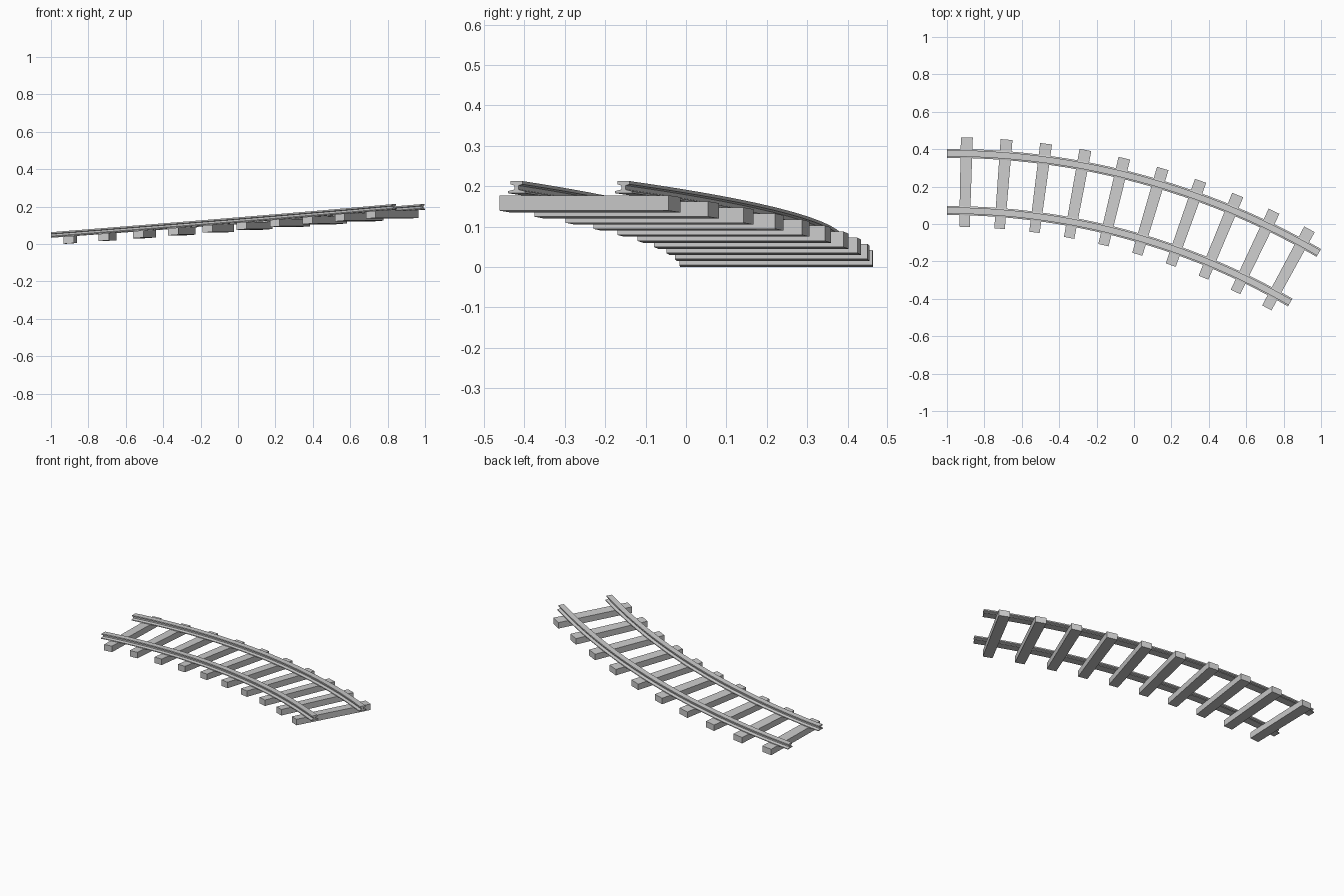
import bpy, bmesh, math

if "Cube" in bpy.data.objects:
    bpy.data.objects.remove(bpy.data.objects["Cube"])

RADIUS = 3.823            # centre line of the curve
CENTRE_Y = -3.598
SWEEP = math.radians(30)
RISE = 0.15               # climb over the whole section
LENGTH = RADIUS * SWEEP
GAUGE = 0.153             # centre line to rail centre
TIES = 10
TIE_W, TIE_H, TIE_HALF = 0.06, 0.038, 0.239
BED = 0.0328              # underside of rails at the low end

steel = bpy.data.materials.new("light_grey")
steel.diffuse_color = (0.6, 0.6, 0.6, 1)
steel.use_nodes = True
steel.node_tree.nodes["Principled BSDF"].inputs["Base Color"].default_value = steel.diffuse_color


def on_track(s, off, z):
    """Distance along the track, sideways offset and height -> position."""
    a = s / RADIUS
    r = RADIUS + off
    return (-1 + r * math.sin(a), CENTRE_Y + r * math.cos(a), z + RISE * s / LENGTH)


def sweep(name, profile, stations):
    """Loft a closed (offset, height) profile along the track."""
    bm = bmesh.new()
    rings = [[bm.verts.new(on_track(s, o, z)) for o, z in profile] for s in stations]
    n = len(profile)
    for a, b in zip(rings, rings[1:]):
        for i in range(n):
            j = (i + 1) % n
            bm.faces.new((a[i], a[j], b[j], b[i]))
    bm.faces.new(rings[0][::-1])
    bm.faces.new(rings[-1])
    bmesh.ops.recalc_face_normals(bm, faces=bm.faces)
    mesh = bpy.data.meshes.new(name)
    bm.to_mesh(mesh)
    bm.free()
    mesh.materials.append(steel)
    obj = bpy.data.objects.new(name, mesh)
    bpy.context.collection.objects.link(obj)
    return obj


# Rails: wide foot, thin web, chamfered head
half = [(0.024, 0), (0.024, 0.005), (0.006, 0.009), (0.006, 0.019),
        (0.017, 0.022), (0.017, 0.030)]
section = half + [(-o, z) for o, z in reversed(half)]
steps = 40
for name, side in (("outer_rail", 1), ("inner_rail", -1)):
    rail = sweep(name, [(side * GAUGE + o, BED + z) for o, z in section],
                 [LENGTH * i / steps for i in range(steps + 1)])
    bpy.ops.object.select_all(action='DESELECT')
    rail.select_set(True)
    bpy.context.view_layer.objects.active = rail
    bpy.ops.object.shade_smooth_by_angle(angle=math.radians(15))

# Sleepers: evenly spaced, following the bend and the slope
bottom = BED - TIE_H
tie = [(-TIE_HALF, bottom), (TIE_HALF, bottom), (TIE_HALF, BED), (-TIE_HALF, BED)]
for i in range(TIES):
    mid = LENGTH * (i + 0.5) / TIES
    sweep("sleeper_%02d" % (i + 1), tie, [mid - TIE_W / 2, mid + TIE_W / 2])
